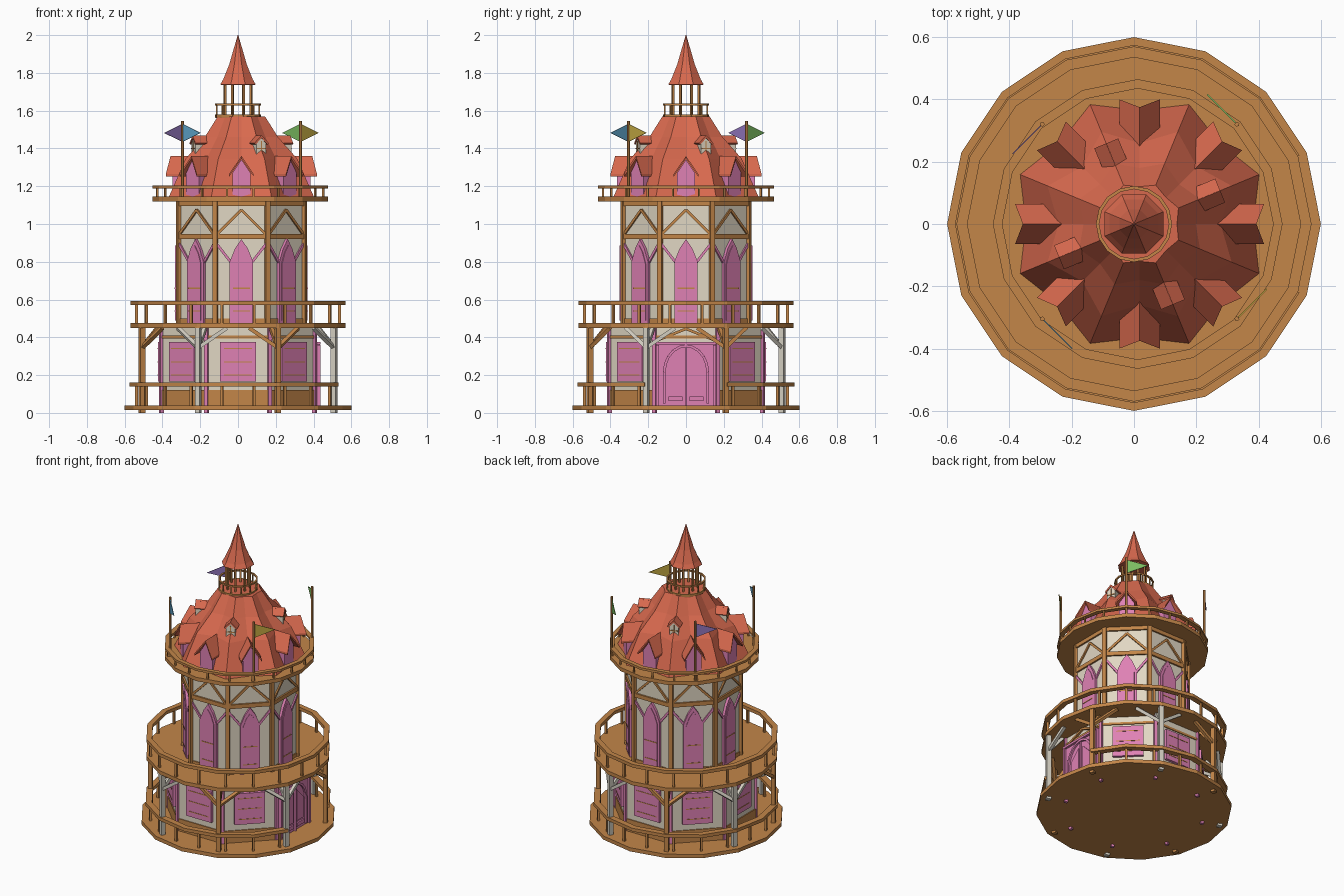
import bpy, bmesh, math
from mathutils import Matrix, Vector

if "Cube" in bpy.data.objects:
    bpy.data.objects.remove(bpy.data.objects["Cube"])

parts = {}
lin = lambda c: tuple(v ** 2.2 for v in c) + (1,)
COL = {k: lin(v) for k, v in dict(
    wood=(.76, .52, .29), pink=(.87, .50, .70), wall=(.88, .84, .76), roof=(.84, .41, .31),
    pale=(.82, .80, .75), blue=(.38, .65, .80), green=(.48, .73, .38),
    yellow=(.76, .66, .27), purple=(.58, .47, .75)).items()}
E = math.radians(45)
CX = 0.018          # the upper tower sits slightly to the right


def part(name, col):
    return parts.setdefault(name, (bmesh.new(), col))[0]


def frame(a, cx=0.0):
    """Local frame: x outward, y along the face, z up."""
    return Matrix.Translation((cx, 0, 0)) @ Matrix.Rotation(a, 4, 'Z')


def box(bm, M, c, s):
    bmesh.ops.create_cube(bm, size=1, matrix=M @ Matrix.Translation(c) @ Matrix.Diagonal((*s, 1)))


def bar(bm, M, p, q, w, d):
    """Square bar from p to q: w thick outward, d thick across."""
    p, q = Vector(p), Vector(q)
    z = (q - p).normalized()
    y = z.cross(Vector((1, 0, 0))).normalized()
    R = Matrix((y.cross(z), y, z)).transposed().to_4x4()
    box(bm, M @ Matrix.Translation((p + q) / 2) @ R, (0, 0, 0), (w, d, (q - p).length))


def panel(bm, M, pts, x0, x1):
    """Outline in the face plane, extruded outward."""
    lo = [bm.verts.new(M @ Vector((x0, y, z))) for y, z in pts]
    hi = [bm.verts.new(M @ Vector((x1, y, z))) for y, z in pts]
    bm.faces.new(lo)
    bm.faces.new(hi)
    for i in range(len(pts)):
        j = (i + 1) % len(pts)
        bm.faces.new((lo[i], lo[j], hi[j], hi[i]))


def loft(bm, rows, n, phase=0.0, cx=0.0):
    """Rows of (radius at even corners, radius at odd corners, z)."""
    rings = []
    for r0, r1, z in rows:
        rings.append([bm.verts.new((cx + (r1 if i % 2 else r0) * math.cos(phase + math.tau * i / n),
                                    (r1 if i % 2 else r0) * math.sin(phase + math.tau * i / n), z))
                      for i in range(n)])
    for a, b in zip(rings, rings[1:]):
        for i in range(n):
            j = (i + 1) % n
            bm.faces.new((a[i], a[j], b[j], b[i]))
    bm.faces.new(rings[0])
    bm.faces.new(rings[-1])


def prism(bm, r, z0, z1, n, phase=0.0, cx=0.0):
    loft(bm, [(r, r, z0), (r, r, z1)], n, phase, cx)


def ring(bm, ro, ri, z0, z1, n, cx=0.0, skip=()):
    cols = []
    for i in range(n):
        a = math.tau * i / n
        cols.append([bm.verts.new((cx + r * math.cos(a), r * math.sin(a), z))
                     for r, z in ((ri, z0), (ro, z0), (ro, z1), (ri, z1))])
    for i in range(n):
        if i in skip:
            continue
        a, b = cols[i], cols[(i + 1) % n]
        for k in range(4):
            m = (k + 1) % 4
            bm.faces.new((a[k], a[m], b[m], b[k]))
        if (i - 1) % n in skip:
            bm.faces.new(a)
        if (i + 1) % n in skip:
            bm.faces.new(b)


def balusters(bm, r, z0, z1, n, t, cx=0.0, gap=0.0):
    for i in range(n):
        a = math.tau * (i + .5) / n
        if math.cos(a) < math.cos(gap) or not gap:
            box(bm, frame(a, cx), (r, 0, (z0 + z1) / 2), (t, t, z1 - z0))


def arch(w, z0, z1, z2):
    """Tall outline with a steep pointed top."""
    return [(-w, z0), (w, z0), (w, z1), (w * .55, (z1 + z2) / 2 + .01), (0, z2),
            (-w * .55, (z1 + z2) / 2 + .01), (-w, z1)]


# Round decks and their railings
prism(part("base_deck", "wood"), .60, .015, .04, 16)
prism(part("middle_deck", "wood"), .57, .45, .475, 16)
prism(part("upper_deck", "wood"), .465, 1.12, 1.145, 16, 0, .012)
lr = part("base_railing", "wood")
ring(lr, .575, .535, .14, .162, 16, 0, (0, 15))
balusters(lr, .545, .04, .14, 20, .014, 0, E / 2)
mr = part("middle_railing", "wood")
ring(mr, .57, .535, .57, .592, 16)
balusters(mr, .545, .475, .57, 20, .014)
ur = part("upper_railing", "wood")
ring(ur, .465, .435, 1.188, 1.203, 16, .012)
balusters(ur, .445, 1.145, 1.19, 20, .01, .012)

# Tower walls
prism(part("lower_wall", "wall"), .405 / math.cos(E / 2), .04, .45, 8, E / 2)
prism(part("upper_wall", "wall"), .33 / math.cos(E / 2), .475, 1.12, 8, E / 2, CX)
prism(part("lower_plinth", "wood"), .411 / math.cos(E / 2), .04, .122, 8, E / 2)
prism(part("lower_top_band", "wood"), .411 / math.cos(E / 2), .395, .41, 8, E / 2)
bands = part("upper_wall_bands", "wood")
for z0, z1, r in ((.475, .50, .336), (.92, .947, .341), (1.095, 1.12, .341)):
    prism(bands, r / math.cos(E / 2), z0, z1, 8, E / 2, CX)

# Verandah posts with braces, alternating wood and pale
for k in range(8):
    a = E * (k + .5)
    col = "wood" if k % 2 == 0 else "pale"
    bm = part(f"verandah_posts_{col}", col)
    box(bm, frame(a), (.55, 0, .225), (.028, .028, .45))
    p = Vector((.55 * math.cos(a), .55 * math.sin(a), .345))
    for s in (-1, 1):
        n = Vector((.55 * math.cos(a + s * E), .55 * math.sin(a + s * E), .345))
        bar(bm, Matrix(), p, p.lerp(n, .36) + Vector((0, 0, .105)), .02, .02)
    bar(bm, frame(a), (.55, .001, .345), (.46, 0, .45), .02, .02)
    # Corner posts of both storeys
    box(part("lower_corner_posts", "pink"), frame(a), (.438, 0, .225), (.02, .02, .45))
    box(part("upper_corner_posts", "wood"), frame(a, CX), (.357, 0, .797), (.026, .026, .645))

# Eight faces: windows, chevrons, braces, dormers
for k in range(8):
    L, U = frame(E * k), frame(E * k, CX)
    if k:
        w = part("lower_shutters", "pink")
        for s in (-1, 1):
            box(w, L, (.41, s * .048, .27), (.026, .094, .21))
        for z in (.20, .27, .34):
            box(part("shutter_strips", "wood"), L, (.423, 0, z), (.004, .15, .005))
    panel(part("tall_window_frames", "pink"), U, arch(.062, .475, .80, .92), .32, .347)
    panel(part("tall_window_panes", "pink"), U, arch(.046, .49, .79, .885), .33, .351)
    for z in (.54, .66):
        box(part("window_strips", "wood"), U, (.351, 0, z), (.004, .09, .006))
    for s in (-1, 1):
        bar(part("window_braces", "pink"), U, (.332, s * .05, .79), (.332, s * .135, .90), .014, .014)
        bar(part("wall_chevrons", "wood"), U, (.332, 0, 1.075), (.332, s * .13, .945), .014, .014)
        # Dormer roof slope
        d = part("dormer_roofs", "roof")
        o = [U @ Vector(v) for v in ((.375, 0, 1.36), (.40, s * .065, 1.265),
                                     (.27, s * .065, 1.265), (.22, 0, 1.36))]
        top = [d.verts.new(v) for v in o]
        bot = [d.verts.new(v - Vector((0, 0, .014))) for v in o]
        d.faces.new(top)
        d.faces.new(bot)
        for i in range(4):
            j = (i + 1) % 4
            d.faces.new((top[i], top[j], bot[j], bot[i]))
    panel(part("dormer_windows", "pink"), U,
          [(-.048, 1.145), (.048, 1.145), (.048, 1.27), (0, 1.342), (-.048, 1.27)], .24, .365)

# Arched double door on the right side
F = frame(0)
panel(part("door_surround", "pink"), F, [(-.16, .04), (.16, .04), (.16, .375), (-.16, .375)], .40, .422)
curve = [(.115 * math.cos(t), .215 + .14 * math.sin(t)) for t in [math.pi * i / 10 for i in range(11)]]
d = part("door_mouldings", "pink")
for p, q in zip([(.115, .05)] + curve, curve + [(-.115, .05)]):
    bar(d, F, (.425, *p), (.425, *q), .02, .014)
for y in (-.152, 0, .152):
    box(d, F, (.427, y, .2), (.018, .016 if y else .006, .32))
for s in (-1, 1):
    panel(d, F, [(s * .02, .10), (s * .09, .10), (s * .09, .24), (s * .02, .31)], .42, .428)
    box(d, F, (.426, s * .055, .075), (.012, .075, .025))
    bar(part("door_gable", "wood"), F, (.41, 0, .445), (.41, s * .15, .385), .016, .014)
box(d, F, (.427, 0, .368), (.02, .32, .014))

# Folded bell-shaped roof
loft(part("main_roof", "roof"), [(.415, .365, 1.145), (.32, .26, 1.345), (.21, .18, 1.46), (.135, .12, 1.57)],
     16, E / 2, CX)

# Four small roof windows on the ridges
for k in range(4):
    M = frame(E / 2 + k * math.pi / 2, CX)
    panel(part("roof_window_walls", "wall"), M,
          [(-.028, 1.345), (.028, 1.345), (.028, 1.43), (0, 1.462), (-.028, 1.43)], .13, .275)
    v = part("roof_window_frames", "wood")
    box(v, M, (.276, 0, 1.395), (.006, .006, .09))
    box(v, M, (.276, 0, 1.40), (.006, .05, .006))
    for s in (-1, 1):
        bar(part("roof_window_hoods", "roof"), M, (.205, -s * .004, 1.466), (.205, s * .038, 1.424), .15, .01)

# Lantern and spire
prism(part("lantern_floor", "roof"), .12, 1.56, 1.578, 16)
g = part("lantern_railing", "wood")
ring(g, .122, .112, 1.565, 1.58, 16)
ring(g, .122, .112, 1.628, 1.637, 16)
balusters(g, .117, 1.57, 1.63, 12, .007)
balusters(part("lantern_posts", "wood"), .075, 1.57, 1.745, 8, .011)
loft(part("spire", "roof"), [(.08, .08, 1.735), (.102, .102, 1.738), (.085, .085, 1.765), (.05, .05, 1.845),
                             (.002, .002, 2.0)], 8, E / 2)

# Flag poles and pennants
for k, col in enumerate(("green", "purple", "blue", "yellow")):
    M = Matrix.Translation((CX, .008, 0)) @ Matrix.Rotation(E * (2 * k + 1), 4, 'Z')
    bmesh.ops.create_cone(part("flag_poles", "wood"), cap_ends=True, segments=6, radius1=.008, radius2=.008,
                          depth=.40, matrix=M @ Matrix.Translation((.442, 0, 1.345)))
    s = -1 if k == 3 else 1
    s = (1, 1, 1, 1)[k]
    panel(part(f"pennant_{col}", col), M, [(0, 1.435), (0, 1.53), (s * .135, 1.482)], .44, .444)

# Turn every part into an object
for name, (bm, col) in parts.items():
    bmesh.ops.recalc_face_normals(bm, faces=bm.faces)
    loose = [v for v in bm.verts if not v.link_faces]
    bmesh.ops.delete(bm, geom=loose, context='VERTS')
    me = bpy.data.meshes.new(name)
    bm.to_mesh(me)
    bm.free()
    mat = bpy.data.materials.get(col) or bpy.data.materials.new(col)
    mat.diffuse_color = COL[col]
    mat.use_nodes = True
    mat.node_tree.nodes["Principled BSDF"].inputs["Base Color"].default_value = mat.diffuse_color
    me.materials.append(mat)
    bpy.context.collection.objects.link(bpy.data.objects.new(name, me))
